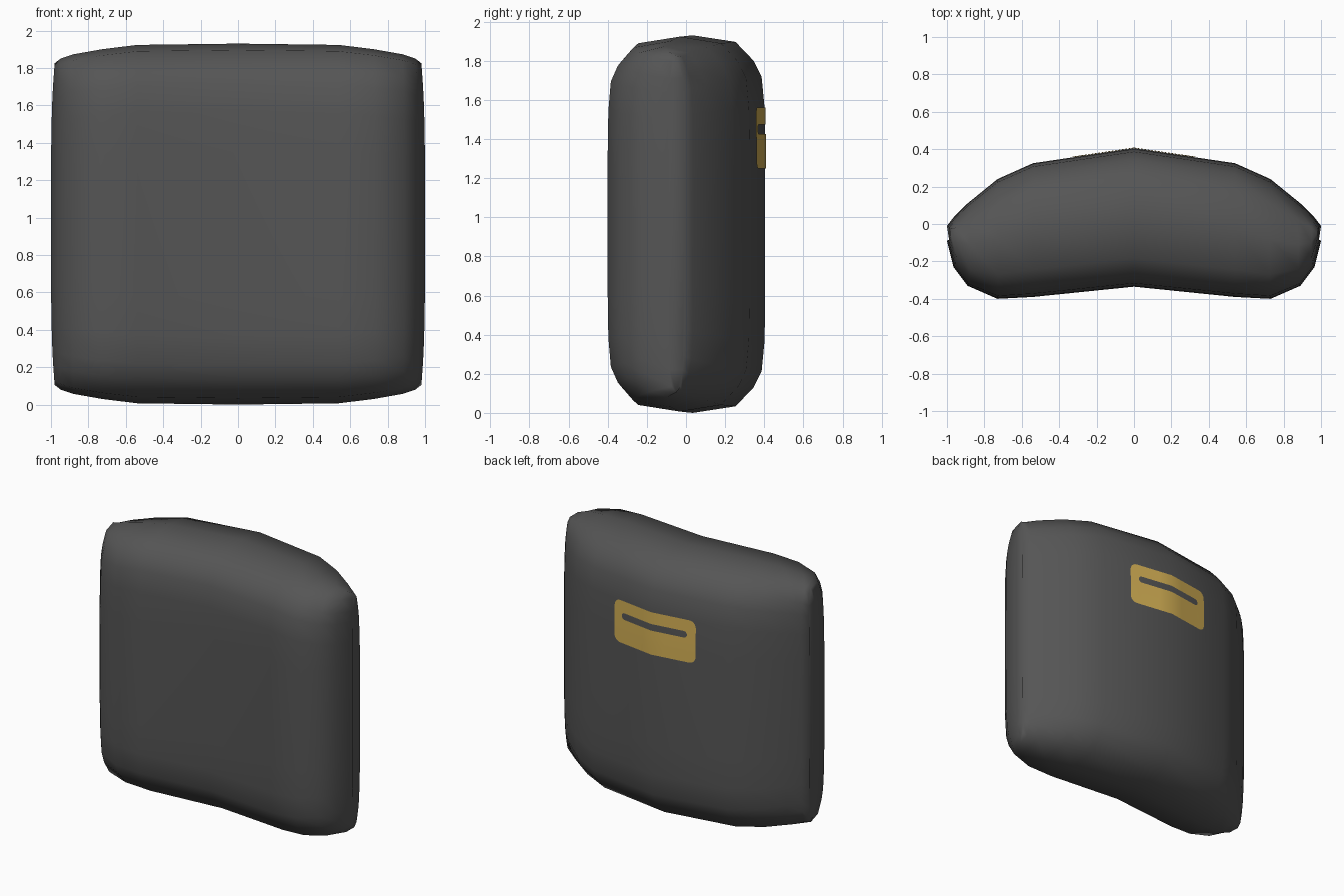
import bpy, bmesh, math
from mathutils import Vector
from mathutils.bvhtree import BVHTree

cube = bpy.data.objects.get("Cube")
if cube:
    bpy.data.objects.remove(cube)

MID_Z = 0.965


def material(name, rgb):
    mat = bpy.data.materials.new(name)
    mat.use_nodes = True
    colour = (*rgb, 1)
    mat.diffuse_color = colour
    mat.node_tree.nodes["Principled BSDF"].inputs["Base Color"].default_value = colour
    return mat


def finish(bm, name, mat):
    mesh = bpy.data.meshes.new(name)
    bm.to_mesh(mesh)
    mesh.materials.append(mat)
    mesh.shade_smooth()
    obj = bpy.data.objects.new(name, mesh)
    bpy.context.collection.objects.link(obj)
    return obj


# Cushion: padded cross-sections lofted along a bent centre line
# Each station: x, front y, back y, half height
STATIONS = [(0, -0.335, 0.405, 0.965), (0.54, -0.39, 0.325, 0.958),
            (0.73, -0.40, 0.24, 0.935), (0.89, -0.33, 0.11, 0.908),
            (0.965, -0.23, 0.035, 0.885), (1.0, -0.09, -0.01, 0.86)]
# Quarter of the section: thickness factor, height factor
QUARTER = [(1, 0), (1, 0.4), (0.99, 0.62), (0.95, 0.78),
           (0.84, 0.865), (0.59, 0.965), (0, 1)]
section = QUARTER + [(-s, h) for s, h in QUARTER[-2::-1]]
section += [(s, -h) for s, h in section[-2:0:-1]]
stations = [(-x, f, b, h) for x, f, b, h in STATIONS[:0:-1]] + STATIONS

bm = bmesh.new()
loops = []
for x, front, back, half_z in stations:
    centre, half_y = (front + back) / 2, (back - front) / 2
    loops.append([bm.verts.new((x * (1 - 0.02 * abs(x * h) ** 4),
                                centre + s * half_y,
                                MID_Z + h * half_z)) for s, h in section])
count = len(section)
for a, b in zip(loops, loops[1:]):
    for i in range(count):
        j = (i + 1) % count
        bm.faces.new((a[i], a[j], b[j], b[i]))
bm.faces.new(loops[0])
bm.faces.new(loops[-1])
bmesh.ops.recalc_face_normals(bm, faces=bm.faces)
surface = BVHTree.FromBMesh(bm)
finish(bm, "cushion", material("charcoal fabric", (0.091, 0.091, 0.091)))
bm.free()


# Back badge: thin rounded plate with a slot, laid on the cushion back
def rounded_half(x, half_w, half_h, radius):
    """Half height of a rounded rectangle at x."""
    if abs(x) >= half_w:
        return 0 if radius >= half_h else half_h - radius
    over = max(0, abs(x) - (half_w - radius))
    return half_h - radius + math.sqrt(max(0, radius ** 2 - over ** 2))


PLATE_W, PLATE_H, PLATE_R, PLATE_Z = 0.33, 0.155, 0.05, 1.405
SLOT_W, SLOT_H, SLOT_Z = 0.265, 0.024, 1.45
ROWS = 4


def on_back(x, z):
    hit = surface.ray_cast(Vector((x, 2, z)), Vector((0, -1, 0)))[0]
    return (x, hit.y + 0.004, z)


# Column positions crowd around the rounded corners
half = {0, 0.1, 0.2}
for k in range(7):
    bend = math.sin(k / 6 * math.pi / 2)
    half.add(round(PLATE_W - PLATE_R * (1 - bend), 4))
    half.add(round(SLOT_W - SLOT_H * (1 - bend), 4))
columns = sorted({-x for x in half} | half)

bm = bmesh.new()
for upper in (True, False):
    strip = []
    for x in columns:
        side = 1 if upper else -1
        outer = PLATE_Z + side * rounded_half(x, PLATE_W, PLATE_H, PLATE_R)
        inner = SLOT_Z + side * rounded_half(x, SLOT_W, SLOT_H, SLOT_H)
        strip.append([bm.verts.new(on_back(x, inner + (outer - inner) * r / ROWS))
                      for r in range(ROWS + 1)])
    for a, b in zip(strip, strip[1:]):
        for r in range(ROWS):
            quad = (a[r], a[r + 1], b[r + 1], b[r])
            bm.faces.new(quad if upper else quad[::-1])
bmesh.ops.remove_doubles(bm, verts=bm.verts, dist=0.0001)
bm.normal_update()
for face in bm.faces:
    if face.normal.y < 0:
        face.normal_flip()
finish(bm, "back_badge", material("brushed gold", (0.65, 0.43, 0.09)))
bm.free()
